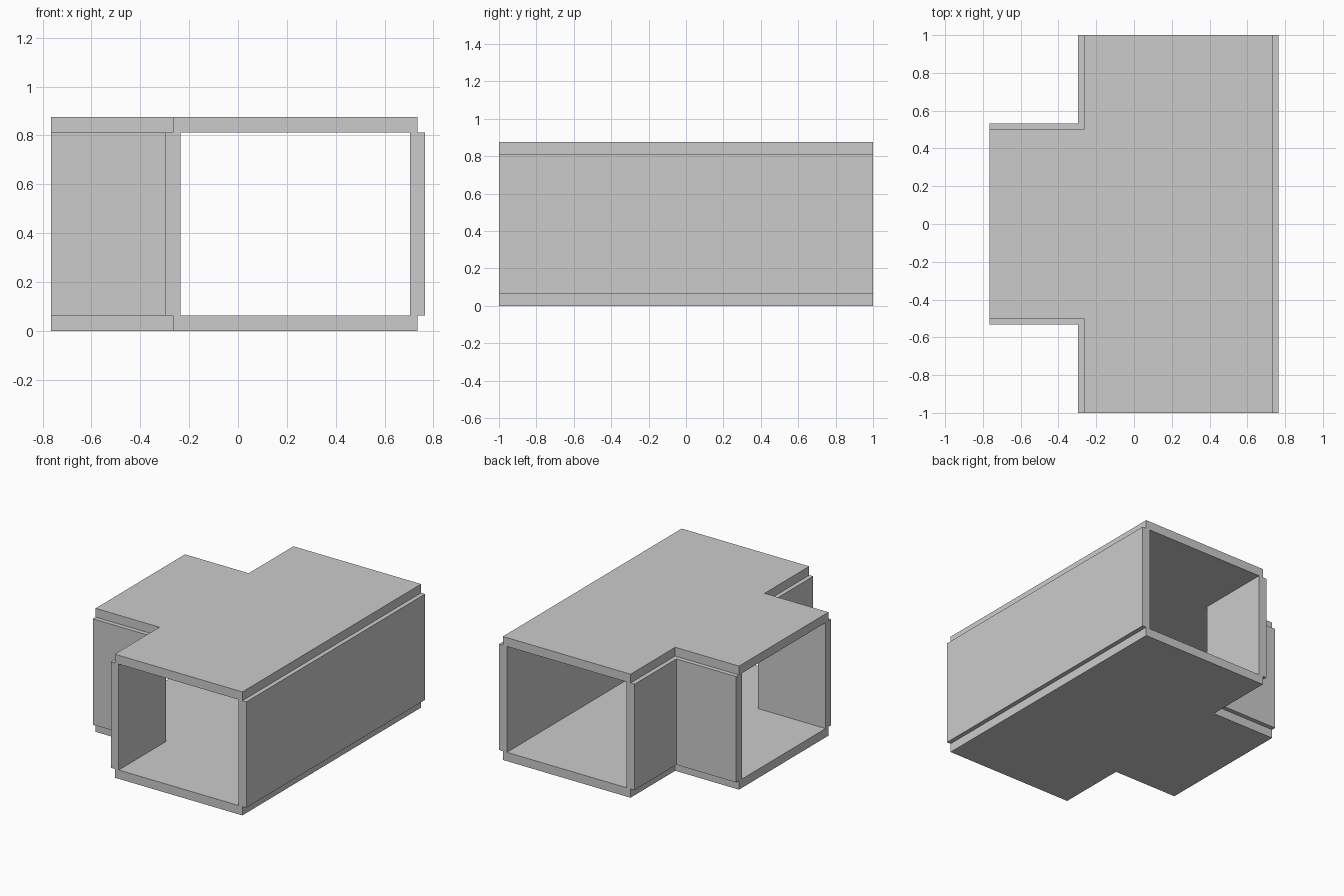
import bpy, bmesh

if "Cube" in bpy.data.objects:
    bpy.data.objects.remove(bpy.data.objects["Cube"])

T = 0.0625          # panel thickness
H = T / 2           # walls straddle the slab edges by half a thickness
L, R = -0.7656, 0.7344   # slab extents in x
S = -0.2656         # slab edge of the main passage on the branch side
B = 0.5             # half width of the side branch slab
Z0, Z1, Z2 = T, 0.8125, 0.875


def prism(name, outline, z0, z1):
    """Extrude a flat outline from z0 to z1."""
    bm = bmesh.new()
    face = bm.faces.new([bm.verts.new((x, y, z0)) for x, y in outline])
    top = bmesh.ops.extrude_face_region(bm, geom=[face])
    verts = [g for g in top["geom"] if isinstance(g, bmesh.types.BMVert)]
    bmesh.ops.translate(bm, verts=verts, vec=(0, 0, z1 - z0))
    bmesh.ops.recalc_face_normals(bm, faces=bm.faces)
    mesh = bpy.data.meshes.new(name)
    bm.to_mesh(mesh)
    bm.free()
    obj = bpy.data.objects.new(name, mesh)
    bpy.context.collection.objects.link(obj)
    return obj


# T-shaped floor and roof slabs
tee = [(R, -1), (R, 1), (S, 1), (S, B), (L, B), (L, -B), (S, -B), (S, -1)]
prism("floor", tee, 0, Z0)
prism("roof", tee, Z1, Z2)

# Long straight wall
prism("straight_wall", [(R - H, -1), (R + H, -1), (R + H, 1), (R - H, 1)], Z0, Z1)

# Corner walls wrapping from the main passage into the branch, mirrored in y
corner = [(S - H, 1), (S + H, 1), (S + H, B - H), (L, B - H), (L, B + H), (S - H, B + H)]
for name, s in (("back_corner_wall", 1), ("front_corner_wall", -1)):
    prism(name, [(x, y * s) for x, y in corner], Z0, Z1)
